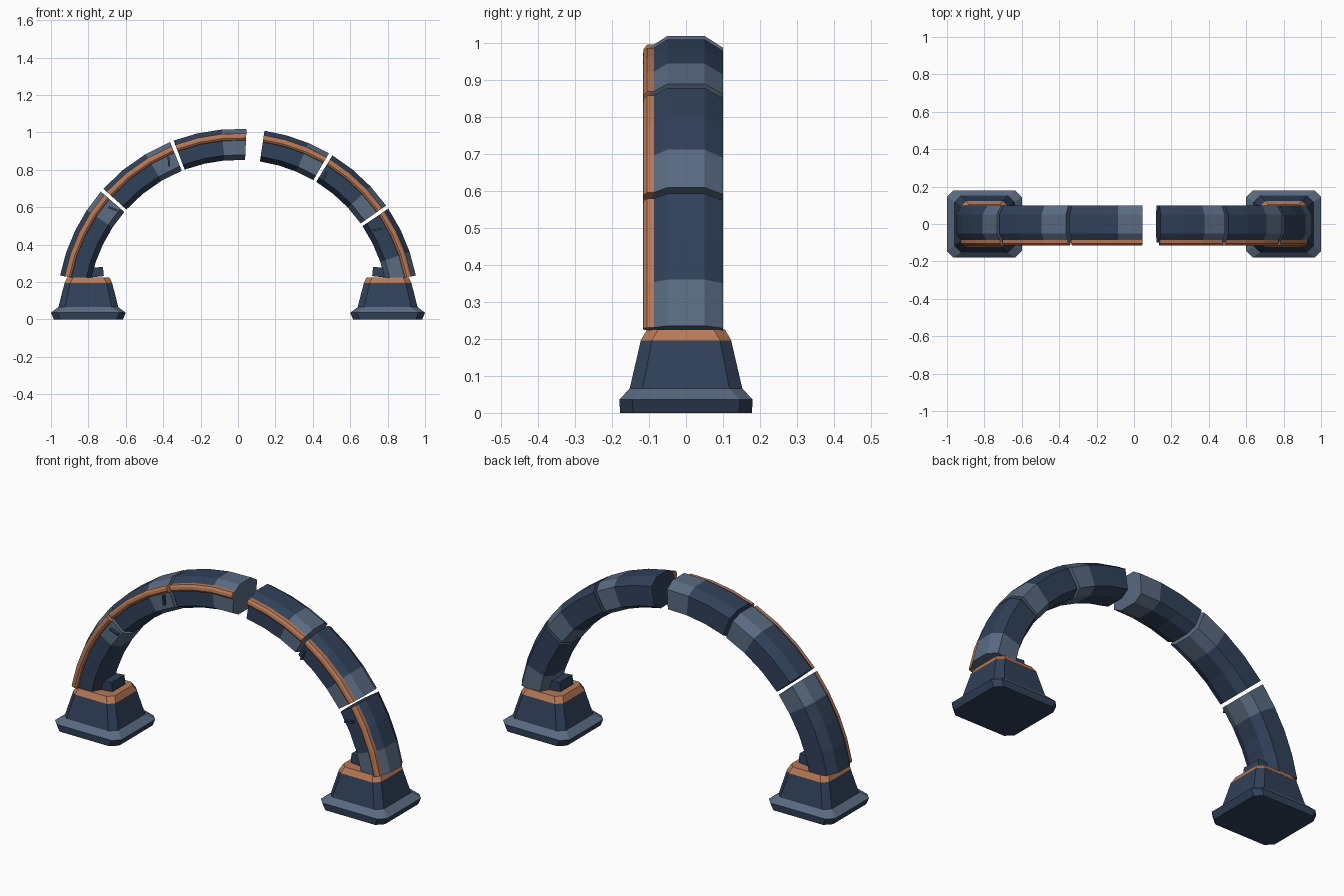
import bpy, bmesh, math
from mathutils import Matrix, Vector

cube = bpy.data.objects.get("Cube")
if cube:
    bpy.data.objects.remove(cube, do_unlink=True)

CENTRE_Z = 0.05


def material(name, rgb):
    mat = bpy.data.materials.new(name)
    mat.use_nodes = True
    mat.diffuse_color = (*rgb, 1)
    mat.node_tree.nodes["Principled BSDF"].inputs["Base Color"].default_value = (*rgb, 1)
    return mat


navy = material("navy stone", (0.03, 0.052, 0.1))
slate = material("slate stone", (0.1, 0.145, 0.22))
copper = material("copper trim", (0.47, 0.19, 0.095))


def finish(name, bm, mats):
    bmesh.ops.recalc_face_normals(bm, faces=bm.faces)
    mesh = bpy.data.meshes.new(name)
    bm.to_mesh(mesh)
    bm.free()
    for mat in mats:
        mesh.materials.append(mat)
    obj = bpy.data.objects.new(name, mesh)
    bpy.context.collection.objects.link(obj)
    return obj


def loft(name, rings, mats, indices):
    """Skin closed rings of points; indices gives a material slot per band."""
    bm = bmesh.new()
    loops = [[bm.verts.new(p) for p in ring] for ring in rings]
    n = len(loops[0])
    for a, b, slot in zip(loops, loops[1:], indices):
        for i in range(n):
            j = (i + 1) % n
            bm.faces.new((a[i], a[j], b[j], b[i])).material_index = slot
    bm.faces.new(loops[0]).material_index = indices[0]
    bm.faces.new(loops[-1]).material_index = indices[-1]
    return finish(name, bm, mats)


def polar(radius, y, degrees):
    a = math.radians(degrees)
    return (radius * math.cos(a), y, CENTRE_Z + radius * math.sin(a))


def sweep(name, profile, start, end, steps, mats, indices):
    angles = [start + (end - start) * i / steps for i in range(steps + 1)]
    rings = [[polar(r, y, a) for r, y in profile] for a in angles]
    return loft(name, rings, mats, indices)


# Arch blocks: chamfered section, with the first slice of each in lighter stone
half_section = [(0.803, 0.05), (0.83, 0.1), (0.937, 0.1), (0.969, 0.05)]
section = half_section + [(r, -y) for r, y in reversed(half_section)]
trim = [(0.907, -0.097), (0.91, -0.11), (0.92, -0.116),
        (0.935, -0.114), (0.945, -0.105), (0.946, -0.086)]
blocks = [(11, 34, 3), (35.2, 58.6, 3), (59.9, 81.6, 3),
          (87.3, 110.8, 3), (112, 138, 3), (139.2, 169, 4)]
for k, (start, end, steps) in enumerate(blocks, 1):
    sweep(f"arch_block_{k}", section, start, end, steps,
          [navy, slate], [1] + [0] * (steps - 1))
    sweep(f"front_trim_{k}", trim, start, end, steps, [copper], [0] * steps)


def octagon(cx, hx, hy, cut, z):
    quarter = [(hx, hy - cut), (hx - cut, hy)]
    pts = quarter + [(-x, y) for x, y in reversed(quarter)]
    pts += [(-x, -y) for x, y in pts]
    return [(cx + x, y, z) for x, y in pts]


def box(name, centre, size, tilt, mat):
    bm = bmesh.new()
    turn = Matrix.Rotation(math.radians(tilt), 4, "Y")
    bmesh.ops.create_cube(bm, size=1, matrix=Matrix.Translation(Vector(centre))
                          @ turn @ Matrix.Diagonal((*size, 1)))
    return finish(name, bm, [mat])


# Pedestals: undercut plinth, tapered body, copper cap and a small inner wedge
for side, s in (("left", 1), ("right", -1)):
    cx = 0.8 * s
    loft(side + "_pedestal",
         [octagon(cx, 0.185, 0.178, 0.035, 0), octagon(cx, 0.2, 0.18, 0.035, 0.036),
          octagon(cx, 0.16, 0.152, 0.035, 0.066), octagon(cx, 0.127, 0.122, 0.03, 0.195)],
         [navy, slate], [0, 1, 0])
    loft(side + "_cap",
         [octagon(cx, 0.127, 0.123, 0.03, 0.195), octagon(cx, 0.112, 0.105, 0.03, 0.225)],
         [copper], [0])
    box(side + "_foot_wedge", (0.752 * s, 0, 0.253), (0.065, 0.11, 0.05), 6 * s, navy)

# Thin stone splinters on the front face near the joints
for k, (r, a, lean) in enumerate([(0.86, 30, 20), (0.855, 57, -15),
                                  (0.875, 115, 20), (0.86, 141, -20)], 1):
    x, _, z = polar(r, 0, a)
    box(f"splinter_{k}", (x, -0.107, z), (0.05, 0.018, 0.01), lean - a, navy)
